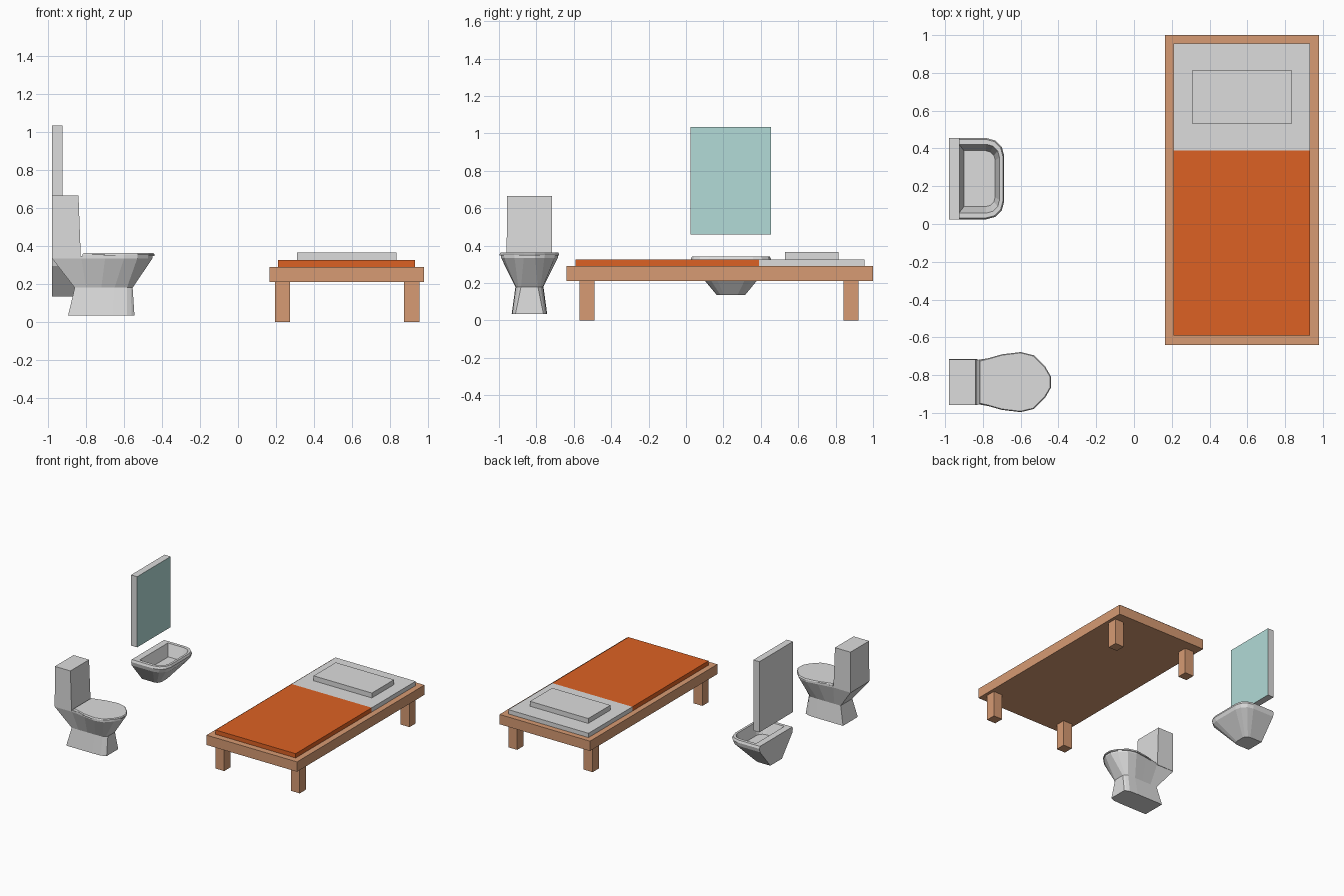
import bpy, bmesh, math

if "Cube" in bpy.data.objects:
    bpy.data.objects.remove(bpy.data.objects["Cube"])


def material(name, r, g, b):
    m = bpy.data.materials.new(name)
    lin = [((c / 255 + 0.055) / 1.055) ** 2.4 for c in (r, g, b)]
    m.diffuse_color = (*lin, 1)
    m.use_nodes = True
    m.node_tree.nodes["Principled BSDF"].inputs["Base Color"].default_value = m.diffuse_color
    return m


WHITE = material("white", 220, 220, 220)
ORANGE = material("orange", 220, 97, 36)
WOOD = material("wood", 215, 155, 115)
GLASS = material("mirror_teal", 178, 219, 215)


def finish(bm, name, *mats):
    bmesh.ops.recalc_face_normals(bm, faces=bm.faces)
    me = bpy.data.meshes.new(name)
    bm.to_mesh(me)
    bm.free()
    for m in mats:
        me.materials.append(m)
    ob = bpy.data.objects.new(name, me)
    bpy.context.collection.objects.link(ob)
    return ob


def loft(name, rings, mat):
    """Skin equal-length rings of 3D points and cap both ends."""
    bm = bmesh.new()
    loops = [[bm.verts.new(p) for p in ring] for ring in rings]
    n = len(loops[0])
    for a, b in zip(loops, loops[1:]):
        for i in range(n):
            j = (i + 1) % n
            bm.faces.new((a[i], a[j], b[j], b[i]))
    bm.faces.new(loops[0])
    bm.faces.new(loops[-1])
    return finish(bm, name, mat)


def rect(x0, x1, y0, y1, z):
    return [(x0, y0, z), (x1, y0, z), (x1, y1, z), (x0, y1, z)]


def box(name, x, y, z, mat):
    return loft(name, [rect(*x, *y, z[0]), rect(*x, *y, z[1])], mat)


# Bed
box("bed_frame", (0.165, 0.98), (-0.64, 1.0), (0.21, 0.29), WOOD)
for side, x in (("left", 0.195), ("right", 0.875)):
    for end, y in (("front", -0.57), ("back", 0.843)):
        box(f"{end}_{side}_leg", (x, x + 0.08), (y, y + 0.08), (0, 0.21), WOOD)
box("blanket", (0.21, 0.932), (-0.59, 0.39), (0.29, 0.325), ORANGE)
box("sheet", (0.21, 0.932), (0.39, 0.955), (0.29, 0.325), WHITE)
box("pillow", (0.31, 0.835), (0.53, 0.815), (0.325, 0.365), WHITE)

# Wall mirror: the +x face is glass
mirror = box("wall_mirror", (-0.98, -0.925), (0.023, 0.455), (0.46, 1.035), WHITE)
mirror.data.materials.append(GLASS)
for p in mirror.data.polygons:
    p.material_index = int(p.normal.x > 0.5)


# Sink: stacked D-shaped sections, flat against the wall
def d_ring(half, back, front, r, z, yc=0.24, seg=3):
    pts = [(back, -half)]
    for i in range(seg + 1):
        a = -math.pi / 2 + i * math.pi / 2 / seg
        pts.append((front - r + r * math.cos(a), -half + r + r * math.sin(a)))
    pts += [(x, -y) for x, y in reversed(pts)]
    return [(x, yc + y, z) for x, y in pts]


loft("sink", [
    d_ring(0.075, -0.98, -0.83, 0.04, 0.135),
    d_ring(0.208, -0.98, -0.695, 0.095, 0.295),
    d_ring(0.215, -0.98, -0.687, 0.095, 0.325),
    d_ring(0.208, -0.98, -0.694, 0.09, 0.343),
    d_ring(0.182, -0.927, -0.712, 0.07, 0.343),
    d_ring(0.148, -0.90, -0.735, 0.05, 0.25),
], WHITE)


# Toilet: half outlines (x, half width) mirrored about its centre line
def egg_ring(half, z, yc=-0.837, grow=1.0):
    pts = half + [(x, -w) for x, w in reversed(half)]
    return [(-0.62 + (x + 0.62) * grow, yc + w * grow, z) for x, w in pts]


foot = [(-.895, .095), (-.82, .095), (-.74, .095), (-.66, .095), (-.585, .092), (-.56, .082), (-.545, .075)]
neck = [(-.86, .075), (-.80, .075), (-.72, .075), (-.65, .075), (-.585, .072), (-.565, .06), (-.555, .045)]
brim = [(-.98, .12), (-.825, .118), (-.70, .138), (-.60, .152), (-.53, .135), (-.475, .08), (-.45, .03)]
lid = [(-.82, .115), (-.77, .127), (-.70, .147), (-.60, .159), (-.53, .142), (-.47, .082), (-.44, .03)]

loft("toilet_bowl", [egg_ring(foot, 0.033), egg_ring(neck, 0.18),
                     egg_ring(brim, 0.335), egg_ring(brim, 0.347)], WHITE)
loft("toilet_lid", [egg_ring(lid, 0.347), egg_ring(lid, 0.355),
                    egg_ring(lid, 0.362, grow=0.97)], WHITE)
loft("toilet_tank", [rect(-0.98, -0.828, -0.959, -0.715, 0.34),
                     rect(-0.98, -0.84, -0.957, -0.717, 0.665)], WHITE)
